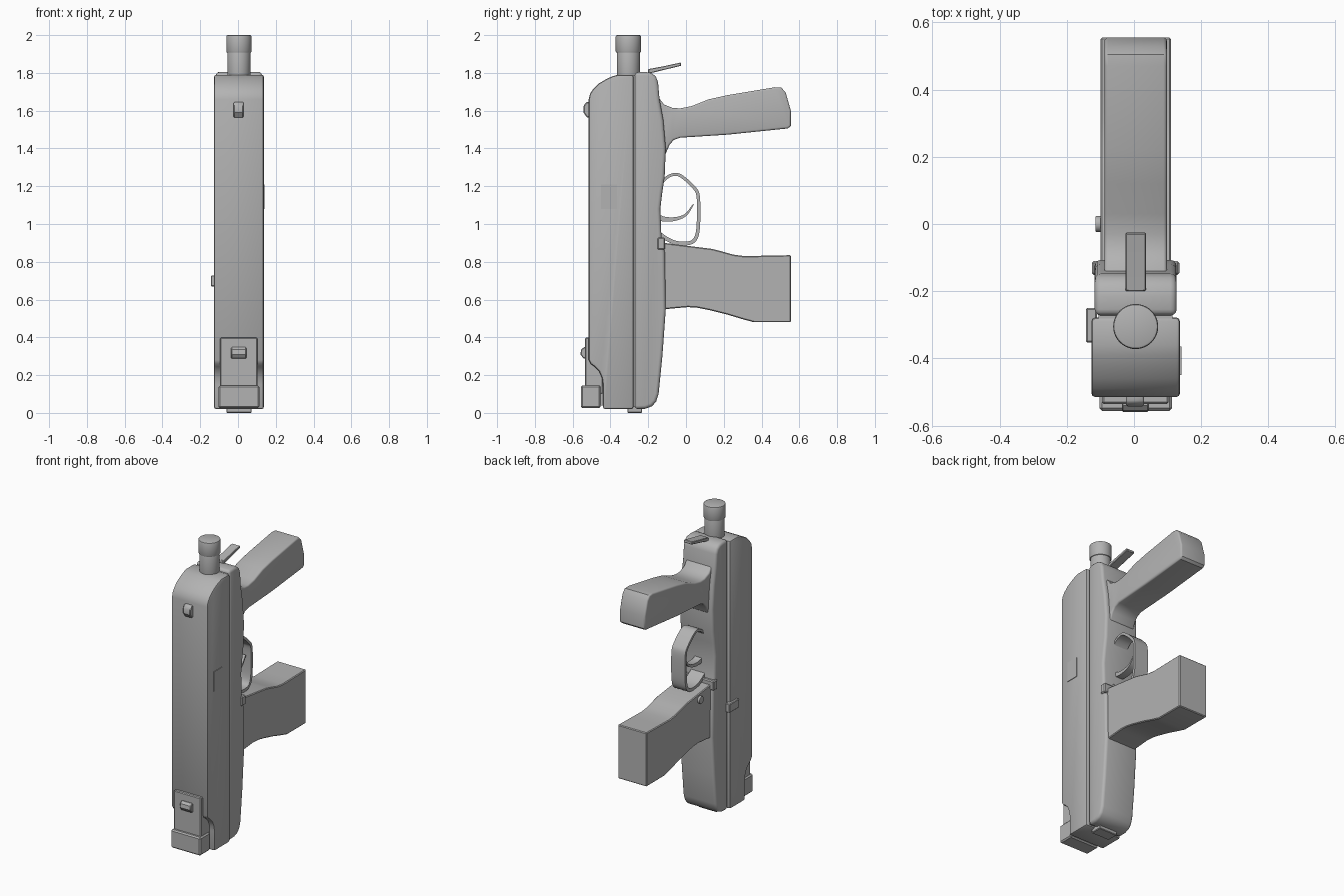
import bpy, bmesh, math
from mathutils import Vector, Matrix

CX = 0.005  # middle plane of the body
grey = bpy.data.materials.new("grey metal")
grey.diffuse_color = (0.45, 0.45, 0.45, 1)


def finish(name, bm, bevel=0.0, segments=2, limit=50):
    bmesh.ops.recalc_face_normals(bm, faces=bm.faces)
    if bevel:
        sharp = [e for e in bm.edges if len(e.link_faces) == 2
                 and e.calc_face_angle(0) > math.radians(limit)]
        bmesh.ops.bevel(bm, geom=sharp, offset=bevel, segments=segments,
                        profile=0.5, affect='EDGES', clamp_overlap=True)
    mesh = bpy.data.meshes.new(name)
    bm.to_mesh(mesh)
    bm.free()
    mesh.materials.append(grey)
    ob = bpy.data.objects.new(name, mesh)
    bpy.context.collection.objects.link(ob)
    bpy.ops.object.select_all(action='DESELECT')
    ob.select_set(True)
    bpy.context.view_layer.objects.active = ob
    bpy.ops.object.shade_smooth_by_angle(angle=math.radians(35))
    return ob


def side_profile(name, pts, x0, x1, bevel=0.0, segments=2):
    """Closed (y, z) outline extruded across x."""
    bm = bmesh.new()
    face = bm.faces.new([bm.verts.new((x0, y, z)) for y, z in pts])
    new = bmesh.ops.extrude_face_region(bm, geom=[face])["geom"]
    bmesh.ops.translate(bm, vec=(x1 - x0, 0, 0),
                        verts=[g for g in new if isinstance(g, bmesh.types.BMVert)])
    return finish(name, bm, bevel, segments)


def box(name, x0, x1, y0, y1, z0, z1, bevel=0.006):
    return side_profile(name, [(y0, z0), (y1, z0), (y1, z1), (y0, z1)], x0, x1, bevel, 1)


def cylinder(name, radius, depth, centre, axis='Z', bevel=0.006):
    bm = bmesh.new()
    rot = Matrix.Rotation(math.pi / 2, 4, 'Y') if axis == 'X' else Matrix()
    bmesh.ops.create_cone(bm, cap_ends=True, segments=40, radius1=radius, radius2=radius,
                          depth=depth, matrix=Matrix.Translation(centre) @ rot)
    return finish(name, bm, bevel)


def smooth_path(pts, steps=5):
    p = [Vector(q) for q in pts]
    p = [2 * p[0] - p[1]] + p + [2 * p[-1] - p[-2]]
    out = []
    for i in range(1, len(p) - 2):
        a, b, c, d = p[i - 1:i + 3]
        for k in range(steps):
            t = k / steps
            out.append(0.5 * (2 * b + (c - a) * t + (2 * a - 5 * b + 4 * c - d) * t * t
                              + (3 * b - a - 3 * c + d) * t ** 3))
    return out + [p[-2]]


def ribbon(name, pts, thick_start, thick_end, half_width):
    """Bent strip following a (y, z) path."""
    path = smooth_path(pts)
    left, right = [], []
    for i, p in enumerate(path):
        t = (path[min(i + 1, len(path) - 1)] - path[max(i - 1, 0)]).normalized()
        f = i / (len(path) - 1)
        n = Vector((-t.y, t.x)) * (thick_start + (thick_end - thick_start) * f) / 2
        left.append(p + n)
        right.append(p - n)
    return side_profile(name, left + right[::-1], CX - half_width, CX + half_width)


# Main body: two shells meeting at a seam
side_profile("upper_receiver", [
    (-0.278, 0.02), (-0.44, 0.02), (-0.44, 0.15), (-0.445, 0.185), (-0.46, 0.22),
    (-0.485, 0.245), (-0.505, 0.26), (-0.515, 0.28), (-0.515, 1.66), (-0.508, 1.69),
    (-0.49, 1.717), (-0.46, 1.745), (-0.42, 1.768), (-0.39, 1.782), (-0.36, 1.79),
    (-0.278, 1.79)], -0.127, 0.137, 0.012)
box("seam_core", -0.105, 0.115, -0.30, -0.25, 0.03, 1.785, 0)
side_profile("lower_receiver", [
    (-0.272, 0.02), (-0.215, 0.022), (-0.18, 0.035), (-0.158, 0.06), (-0.145, 0.10),
    (-0.125, 0.30), (-0.107, 0.55), (-0.112, 0.85), (-0.13, 0.93), (-0.136, 1.08),
    (-0.125, 1.17), (-0.113, 1.25), (-0.107, 1.40), (-0.12, 1.55), (-0.14, 1.66),
    (-0.148, 1.75), (-0.16, 1.782), (-0.185, 1.80), (-0.215, 1.805), (-0.272, 1.803)],
    -0.117, 0.127, 0.018, 3)

# Barrel and muzzle ring
cylinder("barrel", 0.061, 0.20, (CX, -0.305, 1.83))
cylinder("barrel_groove", 0.056, 0.06, (CX, -0.305, 1.915), bevel=0)
cylinder("muzzle_ring", 0.067, 0.094, (CX, -0.305, 1.953), bevel=0.008)

# Front grip
side_profile("front_grip", [
    (-0.16, 1.68), (-0.142, 1.665), (-0.115, 1.632), (-0.07, 1.614), (-0.03, 1.612),
    (0.03, 1.624), (0.12, 1.66), (0.22, 1.682), (0.47, 1.724), (0.505, 1.722),
    (0.528, 1.695), (0.555, 1.60), (0.555, 1.52), (0.54, 1.506), (0.22, 1.473),
    (-0.03, 1.457), (-0.065, 1.445), (-0.088, 1.418), (-0.108, 1.37), (-0.16, 1.36)],
    -0.088, 0.098, 0.02, 3)

# Rear grip, its button and the catch
side_profile("rear_grip", [
    (-0.16, 0.905), (-0.10, 0.898), (0.02, 0.883), (0.14, 0.868), (0.19, 0.855),
    (0.25, 0.838), (0.31, 0.83), (0.40, 0.832), (0.555, 0.835), (0.555, 0.48),
    (0.36, 0.48), (0.30, 0.496), (0.22, 0.52), (0.12, 0.545), (0.06, 0.557),
    (0.01, 0.56), (-0.16, 0.545)], -0.10, 0.11, 0.005, 1)
cylinder("grip_button", 0.024, 0.03, (-0.10, 0.0, 0.845), 'X', 0.004)
box("grip_catch", -0.125, 0.135, -0.152, -0.11, 0.865, 0.928)

# Guard loop and trigger
ribbon("trigger_guard", [
    (-0.15, 1.18), (-0.12, 1.228), (-0.085, 1.256), (-0.045, 1.262), (-0.005, 1.238),
    (0.045, 1.19), (0.064, 1.15), (0.067, 1.05), (0.062, 0.96), (0.045, 0.915),
    (0.01, 0.898), (-0.05, 0.90), (-0.10, 0.92), (-0.15, 0.955)], 0.014, 0.022, 0.05)
ribbon("trigger", [(-0.16, 1.04), (-0.11, 1.025), (-0.05, 1.028), (0.0, 1.05),
                   (0.04, 1.105)], 0.032, 0.006, 0.025)

# Thin strip lever near the muzzle
side_profile("top_lever", [(-0.20, 1.795), (-0.19, 1.798), (-0.025, 1.838), (-0.028, 1.855),
                           (-0.12, 1.835), (-0.20, 1.82)], -0.025, 0.035, 0.003, 1)

# Rear plate, end block, latch and foot pad
box("rear_plate", -0.095, 0.103, -0.535, -0.44, 0.10, 0.398, 0.005)
box("end_block", -0.103, 0.113, -0.556, -0.452, 0.025, 0.145, 0.008)
box("block_link", -0.09, 0.10, -0.46, -0.43, 0.04, 0.14, 0)
side_profile("rear_latch", [(-0.52, 0.285), (-0.545, 0.29), (-0.559, 0.31), (-0.555, 0.335),
                            (-0.54, 0.348), (-0.52, 0.348)], -0.036, 0.044, 0.004, 1)
box("foot_pad", -0.062, 0.072, -0.31, -0.232, 0.0, 0.04, 0.004)

# Cocking knob on the front face
side_profile("cocking_knob", [(-0.50, 1.562), (-0.525, 1.565), (-0.543, 1.59), (-0.543, 1.622),
                              (-0.53, 1.645), (-0.50, 1.645)], -0.024, 0.03, 0.005, 1)

# Side details: selector on the left, port cover on the right
box("selector", -0.143, -0.11, -0.352, -0.25, 0.67, 0.728, 0.004)
box("port_cover", 0.13, 0.141, -0.45, -0.365, 1.08, 1.21, 0)
